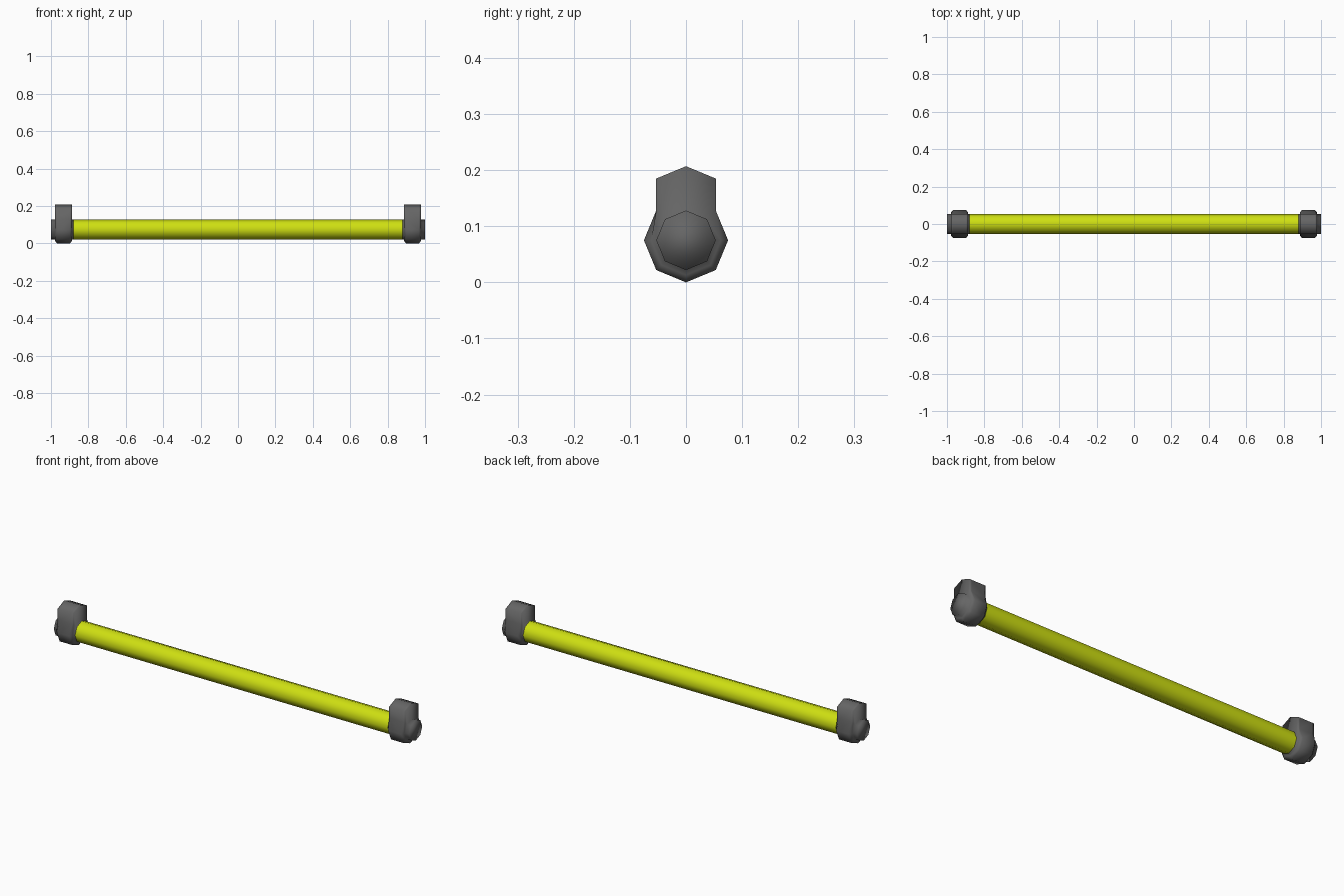
import bpy, bmesh, math

cube = bpy.data.objects.get("Cube")
if cube:
    bpy.data.objects.remove(cube, do_unlink=True)

AXIS_Z = 0.075   # height of the rod axis
LIFT = 0.057     # how far the upper half of a joint is stretched up
THIN, WIDE = 0.053, 0.075


def material(name, rgb):
    mat = bpy.data.materials.new(name)
    mat.use_nodes = True
    mat.diffuse_color = (*rgb, 1)
    mat.node_tree.nodes["Principled BSDF"].inputs["Base Color"].default_value = (*rgb, 1)
    return mat


def ring(x, low, top, lift):
    """Octagonal ring across x, with its upper three corners raised by lift."""
    points = []
    for step, up in ((0, 0), (1, 0), (1, 1), (2, 1), (3, 1), (3, 0), (4, 0), (5, 0), (6, 0), (7, 0)):
        a = step * math.pi / 4
        r = top if step in (1, 2, 3) else low
        points.append((x, r * math.cos(a), AXIS_Z + r * math.sin(a) + up * lift))
    return points


def loft(name, rings, mat):
    bm = bmesh.new()
    loops = [[bm.verts.new(p) for p in ring(*r)] for r in rings]
    n = len(loops[0])
    for a, b in zip(loops, loops[1:]):
        for i in range(n):
            j = (i + 1) % n
            bm.faces.new((a[i], a[j], b[j], b[i]))
    bm.faces.new(loops[0])
    bm.faces.new(loops[-1])
    bmesh.ops.remove_doubles(bm, verts=bm.verts, dist=0.0002)
    bmesh.ops.recalc_face_normals(bm, faces=bm.faces)
    for f in bm.faces:
        f.smooth = True
    mesh = bpy.data.meshes.new(name)
    bm.to_mesh(mesh)
    bm.free()
    mesh.materials.append(mat)
    obj = bpy.data.objects.new(name, mesh)
    bpy.context.collection.objects.link(obj)
    return obj


lime = material("lime_yellow", (0.62, 0.74, 0.006))
grey = material("dark_grey", (0.13, 0.13, 0.13))

# Long rod, with sharp ends hidden inside the joints
rod = loft("rod", [(x, THIN, THIN, 0) for x in (-0.9, 0.9)], lime)
for face in rod.data.polygons:
    face.use_smooth = abs(face.normal.x) < 0.5

# End joints: inner collar, raised block with bevelled lower edges, outer boss
for side, name in ((1, "left_joint"), (-1, "right_joint")):
    profile = [
        (0.88, 0.0535, 0.0535, 0),
        (0.888, 0.0535, 0.0535, 0),
        (0.888, 0.062, WIDE, LIFT),
        (0.898, WIDE, WIDE, LIFT),
        (0.967, WIDE, WIDE, LIFT),
        (0.978, 0.062, WIDE, LIFT),
        (0.978, THIN, THIN, 0),
        (1.0, THIN, THIN, 0),
    ]
    loft(name, [(side * x, low, top, lift) for x, low, top, lift in profile], grey)
